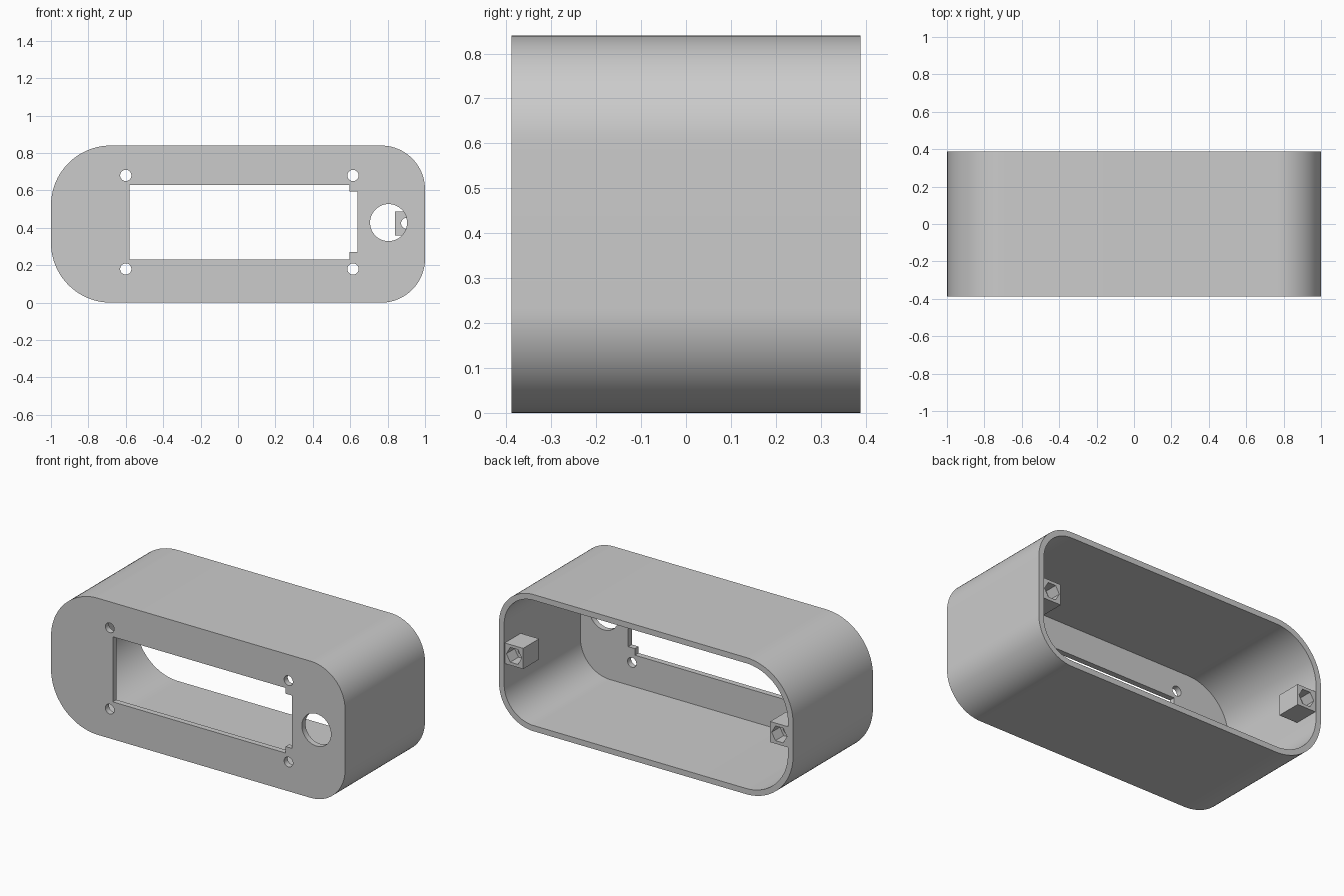
import bpy, bmesh
from math import cos, sin, pi, radians

if "Cube" in bpy.data.objects:
    bpy.data.objects.remove(bpy.data.objects["Cube"])

HEIGHT, DEPTH, WALL = 0.84, 0.388, 0.035
MID = HEIGHT / 2

grey = bpy.data.materials.new("plain_grey")
grey.use_nodes = True
colour = (0.6, 0.6, 0.6, 1)
grey.diffuse_color = colour
grey.node_tree.nodes["Principled BSDF"].inputs["Base Color"].default_value = colour


def prism(name, outline, y0, y1):
    """Extrude an (x, z) outline from y0 to y1."""
    bm = bmesh.new()
    face = bm.faces.new([bm.verts.new((x, y0, z)) for x, z in outline])
    out = bmesh.ops.extrude_face_region(bm, geom=[face])
    verts = [v for v in out["geom"] if isinstance(v, bmesh.types.BMVert)]
    bmesh.ops.translate(bm, verts=verts, vec=(0, y1 - y0, 0))
    bmesh.ops.recalc_face_normals(bm, faces=bm.faces)
    mesh = bpy.data.meshes.new(name)
    bm.to_mesh(mesh)
    bm.free()
    mesh.materials.append(grey)
    obj = bpy.data.objects.new(name, mesh)
    bpy.context.collection.objects.link(obj)
    return obj


def circle(x, z, r, sides=32):
    return [(x + r * cos(2 * pi * i / sides), z + r * sin(2 * pi * i / sides))
            for i in range(sides)]


def rect(x0, x1, z0, z1):
    return [(x0, z0), (x1, z0), (x1, z1), (x0, z1)]


def rounded(inset, big=0.32, small=0.235, steps=20):
    """Case outline: large corners at -x, smaller ones at +x."""
    pts = []
    for k, (sx, sz) in enumerate([(1, 1), (-1, 1), (-1, -1), (1, -1)]):
        r = small if sx > 0 else big
        cx, cz = sx * (1 - r), MID + sz * (MID - r)
        for i in range(steps + 1):
            a = pi / 2 * (k + i / steps)
            pts.append((cx + (r - inset) * cos(a), cz + (r - inset) * sin(a)))
    return pts


def cut(target, cutters):
    bpy.context.view_layer.objects.active = target
    for c in cutters:
        mod = target.modifiers.new("cut", "BOOLEAN")
        mod.operation, mod.solver, mod.object = "DIFFERENCE", "EXACT", c
        bpy.ops.object.modifier_apply(modifier=mod.name)
        bpy.data.objects.remove(c)


def smooth(obj):
    bpy.ops.object.select_all(action="DESELECT")
    obj.select_set(True)
    bpy.context.view_layer.objects.active = obj
    bpy.ops.object.shade_smooth_by_angle(angle=radians(30))


# Case shell, open at the back
case = prism("case", rounded(0), -DEPTH, DEPTH)
front, inside = -DEPTH - 0.1, -DEPTH + 0.1

# Display window with a shorter step on its +x side, and the round knob hole
window = [(-0.58, 0.23), (0.595, 0.23), (0.595, 0.27), (0.64, 0.27),
          (0.64, 0.595), (0.595, 0.595), (0.595, 0.63), (-0.58, 0.63)]
cutters = [prism("cavity_cutter", rounded(WALL), -DEPTH + WALL, DEPTH + 0.1),
           prism("window_cutter", window, front, inside),
           prism("knob_cutter", circle(0.805, 0.428, 0.099, 48), front, inside)]

# Screw holes around the window
for x in (-0.6, 0.615):
    for z in (0.18, 0.68):
        cutters.append(prism("screw_cutter", circle(x, z, 0.03), front, inside))
cut(case, cutters)
smooth(case)

# Nut bosses on the two end walls, with a bolt hole and a hexagonal pocket
for side, name in ((-1, "right_nut_boss"), (1, "left_nut_boss")):
    x0, x1 = sorted((side * 0.84, side * 0.98))
    back = DEPTH - 0.006
    boss = prism(name, rect(x0, x1, 0.36, 0.487), back - 0.155, back)
    cx, cz = side * 0.902, 0.424
    cut(boss, [prism("bolt_cutter", circle(cx, cz, 0.03), 0, DEPTH + 0.1),
               prism("nut_cutter", circle(cx, cz, 0.052, 6), back - 0.08, DEPTH + 0.1)])
    smooth(boss)
